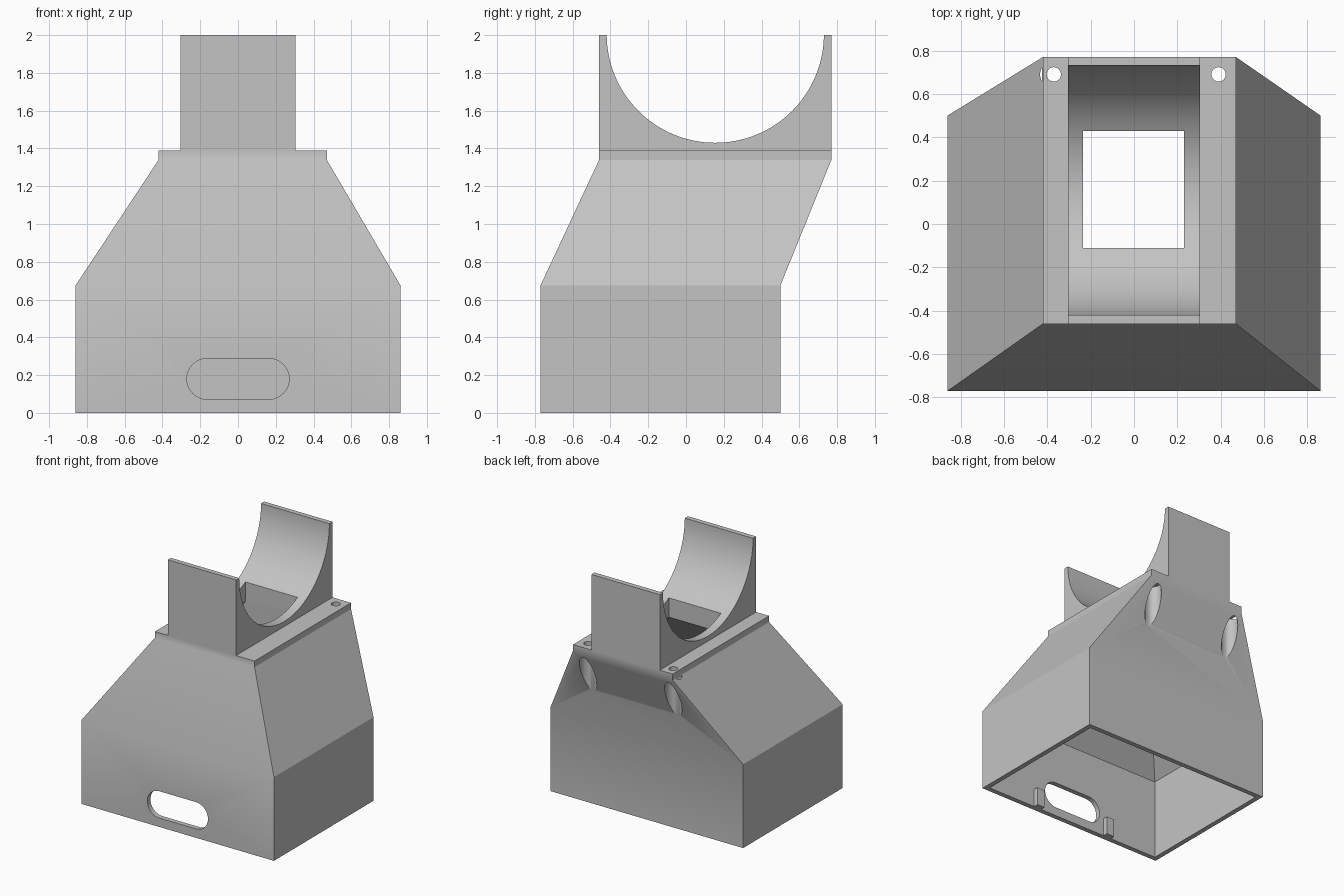
import bpy, bmesh, math
from mathutils import Matrix

if "Cube" in bpy.data.objects:
    bpy.data.objects.remove(bpy.data.objects["Cube"])

grey = bpy.data.materials.new("plain grey")
grey.use_nodes = True
colour = (0.55, 0.55, 0.55, 1)
grey.diffuse_color = colour
grey.node_tree.nodes["Principled BSDF"].inputs["Base Color"].default_value = colour


def finish(name, bm):
    bmesh.ops.recalc_face_normals(bm, faces=bm.faces)
    mesh = bpy.data.meshes.new(name)
    bm.to_mesh(mesh)
    bm.free()
    mesh.materials.append(grey)
    obj = bpy.data.objects.new(name, mesh)
    bpy.context.collection.objects.link(obj)
    return obj


def loft(name, rings):
    """Solid through closed rings of points, capped at both ends."""
    bm = bmesh.new()
    rows = [[bm.verts.new(p) for p in ring] for ring in rings]
    n = len(rows[0])
    for a, b in zip(rows, rows[1:]):
        for i in range(n):
            j = (i + 1) % n
            bm.faces.new((a[i], a[j], b[j], b[i]))
    bm.faces.new(rows[0])
    bm.faces.new(rows[-1])
    return finish(name, bm)


def rect(x0, x1, y0, y1, z):
    return [(x0, y0, z), (x1, y0, z), (x1, y1, z), (x0, y1, z)]


def box(name, x0, x1, y0, y1, z0, z1):
    return loft(name, [rect(x0, x1, y0, y1, z) for z in (z0, z1)])


def cylinder(name, x, y, z0, z1, r):
    bm = bmesh.new()
    bmesh.ops.create_cone(bm, cap_ends=True, segments=48, radius1=r, radius2=r,
                          depth=z1 - z0,
                          matrix=Matrix.Translation((x, y, (z0 + z1) / 2)))
    return finish(name, bm)


def cut(target, cutters):
    """Subtract each cutter for good, then discard it."""
    bpy.context.view_layer.objects.active = target
    for c in cutters:
        c.hide_render = True
        mod = target.modifiers.new("cut", 'BOOLEAN')
        mod.operation, mod.solver, mod.object = 'DIFFERENCE', 'EXACT', c
        bpy.ops.object.modifier_apply(modifier=mod.name)
        bpy.data.objects.remove(c)


def smooth(obj):
    bpy.ops.object.select_all(action='DESELECT')
    obj.select_set(True)
    bpy.context.view_layer.objects.active = obj
    bpy.ops.object.shade_smooth_by_angle(angle=math.radians(25))


WINDOW = (-0.235, 0.23, -0.11, 0.43)
TOP = (-0.42, 0.47, -0.46, 0.77)

# Tapered housing with its flat top plate
housing = loft("housing", [rect(-0.86, 0.86, -0.77, 0.5, 0),
                           rect(-0.86, 0.86, -0.77, 0.5, 0.675),
                           rect(*TOP, 1.34), rect(*TOP, 1.39)])

# Hollow interior that narrows to the window
hollow = loft("hollow_cutter", [rect(-0.82, 0.82, -0.73, 0.46, -0.1),
                                rect(-0.82, 0.82, -0.73, 0.46, 0.66),
                                rect(*WINDOW, 1.34), rect(*WINDOW, 1.6)])

# Rounded slot in the front wall
outline = []
for side in (1, -1):
    for i in range(17):
        a = math.pi * (i / 16 - 0.5)
        outline.append((side * (0.163 + 0.108 * math.cos(a)),
                        0.18 + side * 0.108 * math.sin(a)))
slot = loft("slot_cutter", [[(x, y, z) for x, z in outline] for y in (-0.9, -0.6)])

# Screw holes with wide clearance bores through the back slope
bores = []
for x in (-0.37, 0.39):
    bores += [cylinder("bore_cutter", x, 0.69, 0.85, 1.335, 0.063),
              cylinder("screw_cutter", x, 0.69, 1.2, 1.5, 0.033)]
cut(housing, [hollow, slot] + bores)
smooth(housing)

# Saddle cradle with a round trough along x
profile = [(-0.46, 1.39), (0.77, 1.39), (0.77, 2), (0.73, 2)]
for i in range(1, 64):
    a = math.pi * i / 64
    profile.append((0.155 + 0.575 * math.cos(a), 2.005 - 0.575 * math.sin(a)))
profile += [(-0.42, 2), (-0.46, 2)]
saddle = loft("saddle", [[(x, y, z) for y, z in profile] for x in (-0.305, 0.305)])
cut(saddle, [box("window_cutter", *WINDOW, 1.3, 1.8)])
smooth(saddle)

# Small locating blocks inside the front wall, beside the slot
for name, x in (("right_block", -0.345), ("left_block", 0.345)):
    box(name, x - 0.035, x + 0.035, -0.735, -0.69, 0, 0.15)
